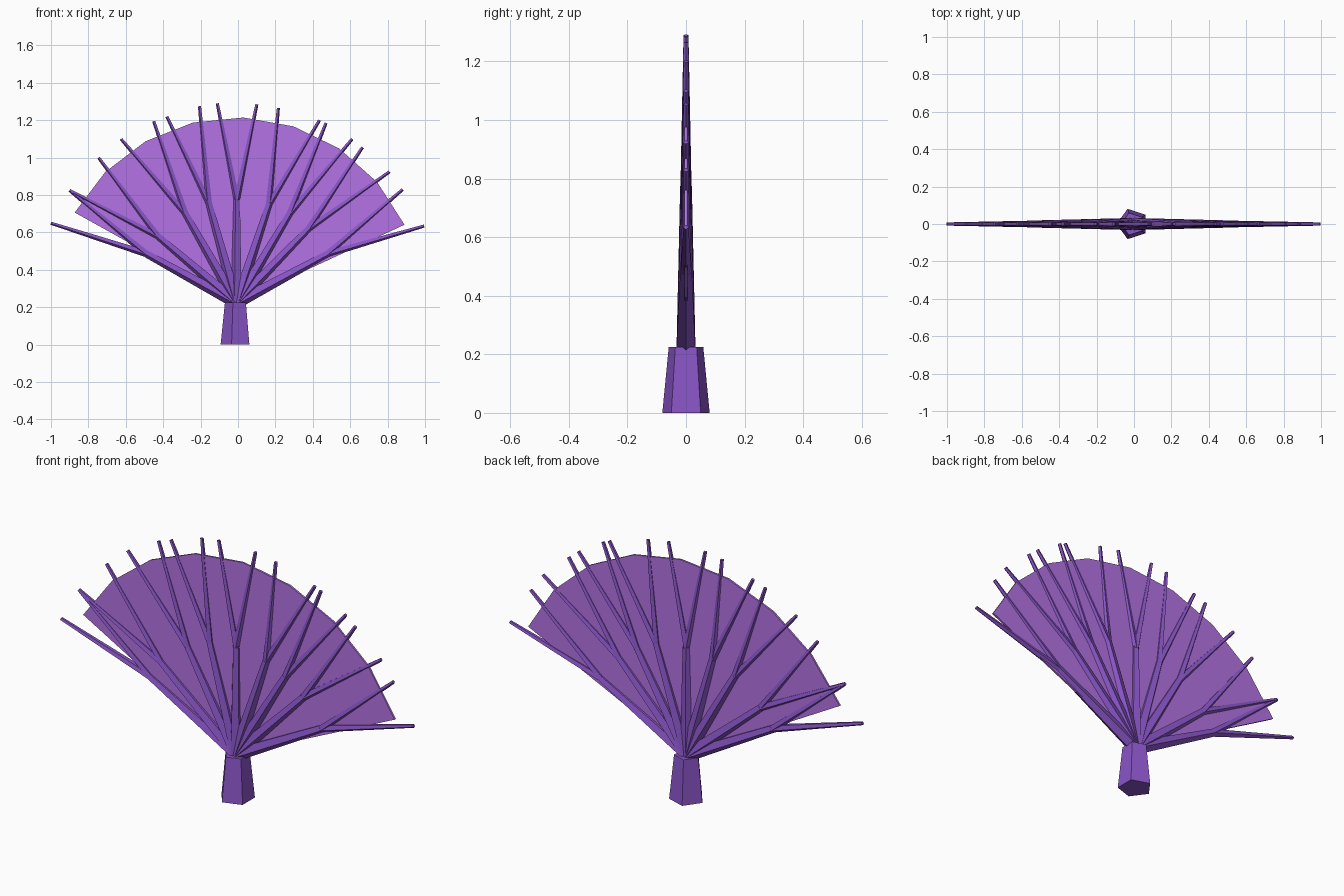
import bpy, bmesh, math
from mathutils import Vector

cube = bpy.data.objects.get("Cube")
if cube:
    bpy.data.objects.remove(cube, do_unlink=True)


def make_material(name, rgb, alpha=1.0):
    mat = bpy.data.materials.new(name)
    mat.use_nodes = True
    mat.diffuse_color = (*rgb, alpha)
    bsdf = mat.node_tree.nodes["Principled BSDF"]
    bsdf.inputs["Base Color"].default_value = (*rgb, 1.0)
    bsdf.inputs["Alpha"].default_value = alpha
    return mat


purple = make_material("coral purple", (0.25, 0.09, 0.57))
lilac = make_material("membrane lilac", (0.46, 0.175, 0.79), 0.65)


def make_object(name, bm, mat):
    bmesh.ops.recalc_face_normals(bm, faces=bm.faces)
    mesh = bpy.data.meshes.new(name)
    bm.to_mesh(mesh)
    bm.free()
    mesh.materials.append(mat)
    obj = bpy.data.objects.new(name, mesh)
    bpy.context.collection.objects.link(obj)
    return obj


def limb(bm, start, end, r_start, r_end, sides=5):
    """Tapered five-sided limb in the fan plane, one ridge facing down or left."""
    depth = Vector((0, 1, 0))
    across = (end - start).normalized().cross(depth)
    if across.z > 0.01 or (abs(across.z) <= 0.01 and across.x > 0):
        across.negate()
    rings = []
    for centre, radius in ((start, r_start), (end, r_end)):
        ring = []
        for i in range(sides):
            a = math.tau * i / sides
            ring.append(bm.verts.new(centre + radius * (math.cos(a) * across + math.sin(a) * depth)))
        rings.append(ring)
    low, high = rings
    for i in range(sides):
        j = (i + 1) % sides
        bm.faces.new((low[i], low[j], high[j], high[i]))
    bm.faces.new(low)
    bm.faces.new(high)


# Stem
base = Vector((-0.008, 0, 0.225))
bm = bmesh.new()
limb(bm, Vector((base.x, 0, 0)), base, 0.085, 0.062)
make_object("stem", bm, purple)

# Forked branches: the two twig tips (x, z) of each, left to right across the front
twig_tips = [
    ((-1.0, 0.65), (-0.90, 0.825)),
    ((-0.90, 0.825), (-0.745, 1.0)),
    ((-0.625, 1.1), (-0.45, 1.195)),
    ((-0.38, 1.22), (-0.205, 1.275)),
    ((-0.11, 1.29), (0.10, 1.285)),
    ((0.215, 1.265), (0.435, 1.2)),
    ((0.47, 1.185), (0.61, 1.1)),
    ((0.665, 1.055), (0.81, 0.925)),
    ((0.88, 0.83), (0.995, 0.635)),
]
for number, pair in enumerate(twig_tips, 1):
    tips = [Vector((x, 0, z)) for x, z in pair]
    fork = base + ((tips[0] + tips[1]) / 2 - base).normalized() * 0.55
    bm = bmesh.new()
    limb(bm, base, fork, 0.034, 0.021)
    for tip in tips:
        limb(bm, fork, tip, 0.02, 0.009)
    make_object(f"branch_{number}", bm, purple)

# Thin membrane: a faceted sector spreading from the top of the stem
segments, radius, half_spread, lean = 8, 0.99, 1.1, 0.037
bm = bmesh.new()
outline = [bm.verts.new(base)]
for i in range(segments + 1):
    a = lean + half_spread * (2 * i / segments - 1)
    outline.append(bm.verts.new(base + radius * Vector((math.sin(a), 0, math.cos(a)))))
bm.faces.new(outline)
membrane = make_object("membrane", bm, lilac)
solid = membrane.modifiers.new("thickness", 'SOLIDIFY')
solid.thickness = 0.01
solid.offset = 0
